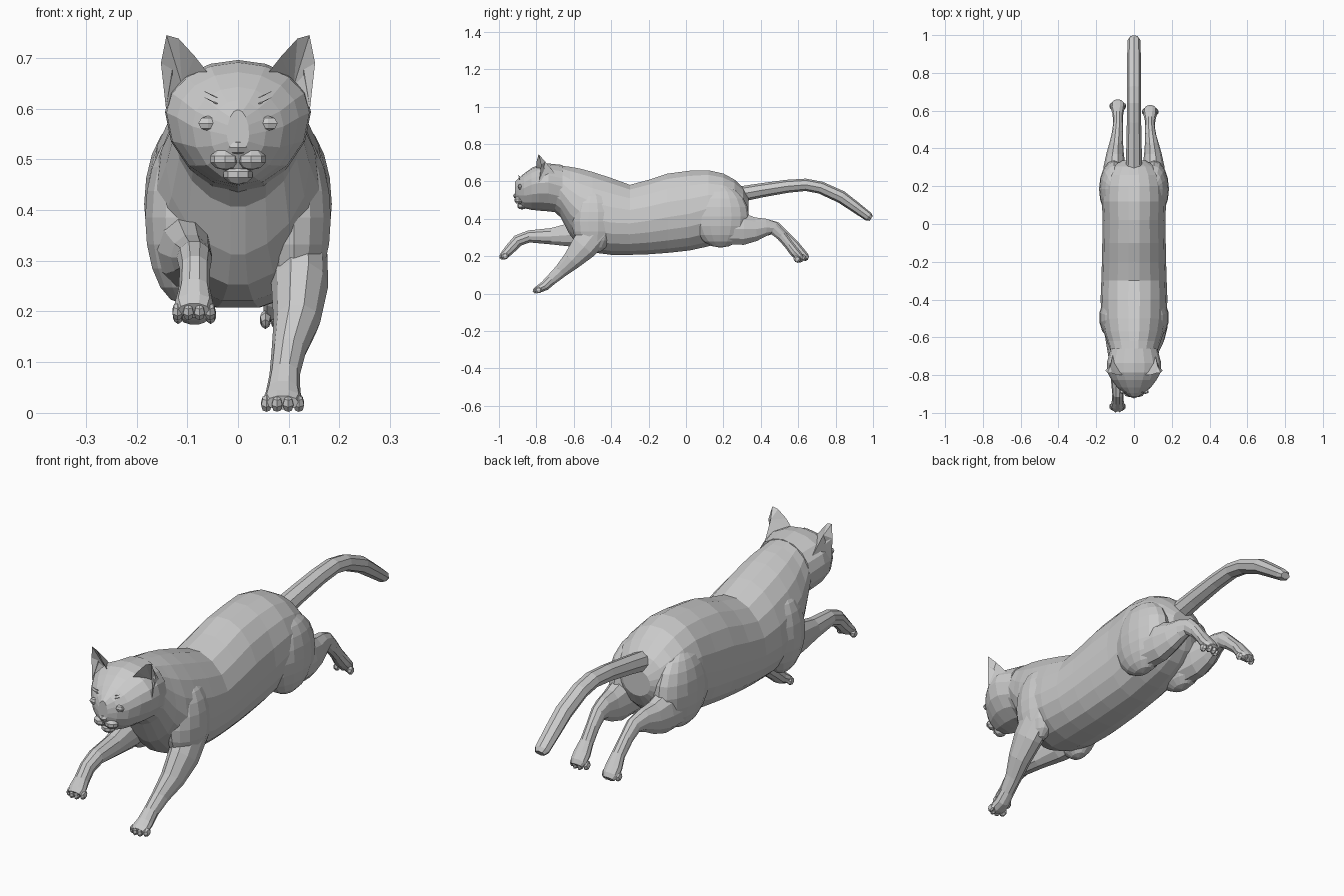
import bpy, bmesh
from math import sin, cos, pi, radians
from mathutils import Vector, Matrix


def finish(name, bm):
    bmesh.ops.recalc_face_normals(bm, faces=bm.faces)
    me = bpy.data.meshes.new(name)
    bm.to_mesh(me)
    bm.free()
    ob = bpy.data.objects.new(name, me)
    bpy.context.collection.objects.link(ob)
    return ob


def skin(name, rings):
    """Bridge rings of points and close both ends."""
    bm = bmesh.new()
    vs = [[bm.verts.new(p) for p in r] for r in rings]
    n = len(vs[0])
    for a, b in zip(vs, vs[1:]):
        for i in range(n):
            j = (i + 1) % n
            bm.faces.new((a[i], a[j], b[j], b[i]))
    for r in (vs[0], vs[-1]):
        bm.faces.new(r)
    return finish(name, bm)


def trunk(name, stations, n=18):
    """Upright egg sections: y, top, bottom, half width, height of widest point, underside sharpness."""
    rings = []
    for y, top, bot, w, mid, p in stations:
        c = bot + mid * (top - bot)
        ring = []
        for i in range(n):
            a = 2 * pi * i / n
            s, k = sin(a), cos(a)
            if s < 0:
                x = w * abs(k) ** p * (1 if k > 0 else -1)
                z = c + (c - bot) * s
            else:
                x, z = w * k, c + (top - c) * s
            ring.append((x, y, z))
        rings.append(ring)
    return skin(name, rings)


def limb(name, pts, n=10):
    """Tube along a path: x, y, z, side radius, in-plane radius."""
    rings = []
    for i, (x, y, z, rx, rn) in enumerate(pts):
        a, b = pts[max(i - 1, 0)], pts[min(i + 1, len(pts) - 1)]
        t = Vector((0, b[1] - a[1], b[2] - a[2])).normalized()
        up = Vector((0, -t.z, t.y))
        o = Vector((x, y, z))
        rings.append([o + Vector((rx * cos(2 * pi * k / n), 0, 0)) + up * rn * sin(2 * pi * k / n)
                      for k in range(n)])
    return skin(name, rings)


def blob(name, loc, size, tilt=0, seg=12, rows=8):
    bm = bmesh.new()
    bmesh.ops.create_uvsphere(bm, u_segments=seg, v_segments=rows, radius=1)
    bm.transform(Matrix.Translation(loc) @ Matrix.Rotation(radians(tilt), 4, 'X')
                 @ Matrix.Diagonal((*size, 1)))
    return finish(name, bm)


def toes(name, x, y, z, tilt):
    for i, dx in enumerate((-0.032, -0.011, 0.011, 0.032)):
        back = 0.012 if abs(dx) > 0.02 else 0
        sign = 1 if y < 0 else -1
        blob(f"{name}_{i + 1}", (x + dx, y + sign * back, z), (0.012, 0.021, 0.017), tilt, 6, 4)


# body, from neck to rump
trunk("body", [
    (-0.74, .690, .470, .115, .5, 1), (-0.67, .687, .405, .125, .52, 1.2),
    (-0.62, .681, .310, .142, .48, 1.3), (-0.57, .673, .250, .160, .45, 1.2),
    (-0.50, .655, .218, .172, .42, 1), (-0.40, .622, .205, .177, .42, .85),
    (-0.30, .585, .205, .173, .45, .8), (-0.20, .612, .208, .170, .45, .8),
    (-0.10, .645, .215, .168, .45, .8), (0.02, .661, .228, .166, .46, .85),
    (0.12, .663, .250, .170, .5, .9), (0.20, .645, .275, .165, .5, 1),
    (0.26, .612, .305, .150, .5, 1), (0.305, .568, .345, .118, .5, 1),
    (0.335, .515, .400, .065, .5, 1)])

# head and muzzle
trunk("head", [
    (-0.915, .598, .515, .022, .4, 1), (-0.895, .617, .480, .055, .55, 1),
    (-0.865, .643, .457, .090, .58, 1.1), (-0.825, .672, .448, .120, .6, 1.1),
    (-0.785, .691, .444, .141, .6, 1.1), (-0.735, .696, .440, .144, .6, 1.1),
    (-0.660, .688, .430, .124, .55, 1)], 16)
blob("nose", (0, -0.908, 0.523), (0.020, 0.016, 0.014), 0, 6, 4)
blob("chin", (0, -0.877, 0.470), (0.030, 0.026, 0.020), 0, 8, 5)

# ears: rim, hollow and back
rim = [(.055, -.80, .665), (.085, -.80, .703), (.117, -.79, .738),
       (.141, -.787, .745), (.152, -.775, .69), (.142, -.785, .60)]
extra = [(.11, -.742, .645), (.125, -.752, .705), (.112, -.69, .63)]
for side, s in (("left", 1), ("right", -1)):
    bm = bmesh.new()
    v = [bm.verts.new((s * x, y, z)) for x, y, z in rim + extra]
    for i in range(5):
        bm.faces.new((v[i], v[i + 1], v[6]))
    for f in ((0, 1, 7), (1, 2, 7), (2, 3, 7), (3, 4, 7), (0, 7, 8),
              (4, 5, 7), (5, 8, 7), (0, 8, 5), (0, 5, 6)):
        bm.faces.new([v[i] for i in f])
    finish("ear_" + side, bm)

    # eyes, whisker pads and brow hairs
    blob("eye_" + side, (s * .059, -.888, .571), (.022, .012, .015), 0, 6, 4)
    blob("whisker_pad_" + side, (s * .026, -.893, .500), (.030, .025, .021), 0, 8, 5)
    for k, dz in enumerate((0, .012)):
        limb(f"brow_hair_{side}_{k + 1}", [(s * .042, -.890, .610 + dz, .003, .003),
                                          (s * .066, -.895, .622 + dz, .001, .001)], 4)

    # thigh and shoulder masses
    blob("thigh_" + side, (s * .106, .185, .412), (.079, .152, .166), 0, 16, 10)
    blob("shoulder_" + side, (s * .110, -.495, .385), (.075, .115, .170), 0, 14, 10)

    # hind legs, the right one reaching further back
    d = 0 if s > 0 else .03
    limb("hind_leg_" + side, [
        (s * .105, .20, .345, .065, .085), (s * .103, .31, .345, .057, .088),
        (s * .100, .375, .345, .046, .066), (s * .094, .43, .355, .036, .048),
        (s * .088, .47 + d / 3, .350, .030, .036), (s * .085, .51 + d / 2, .312, .026, .030),
        (s * .085, .55 + d, .262, .028, .026), (s * .086, .58 + d, .223, .036, .028),
        (s * .086, .605 + d, .198, .036, .024), (s * .086, .618 + d, .185, .026, .016)])
    toes("hind_toe_" + side, s * .086, .606 + d, .184 + d / 3, -40)

# left foreleg reaching down
limb("foreleg_left", [
    (.115, -.47, .345, .060, .085), (.122, -.545, .250, .056, .076),
    (.116, -.61, .178, .046, .054), (.100, -.67, .120, .034, .038),
    (.092, -.72, .075, .030, .031), (.089, -.755, .042, .034, .028),
    (.088, -.785, .026, .039, .022), (.088, -.805, .020, .032, .015)])
toes("foretoe_left", .088, -.800, .0185, 20)

# right foreleg stretched forward
limb("foreleg_right", [
    (-.112, -.50, .335, .060, .090), (-.102, -.60, .315, .051, .070),
    (-.092, -.72, .307, .041, .046), (-.086, -.84, .306, .035, .034),
    (-.085, -.90, .283, .030, .033), (-.086, -.935, .245, .031, .030),
    (-.087, -.962, .216, .038, .026), (-.087, -.983, .202, .032, .017)])
toes("foretoe_right", -.087, -.979, .200, 25)

# tail
limb("tail", [
    (0, .28, .530, .044, .042), (0, .40, .552, .041, .038), (0, .54, .574, .038, .035),
    (0, .64, .582, .037, .033), (0, .72, .567, .037, .033), (0, .83, .517, .037, .034),
    (0, .90, .467, .036, .030), (0, .975, .412, .033, .025), (0, .99, .402, .022, .015)], 8)
